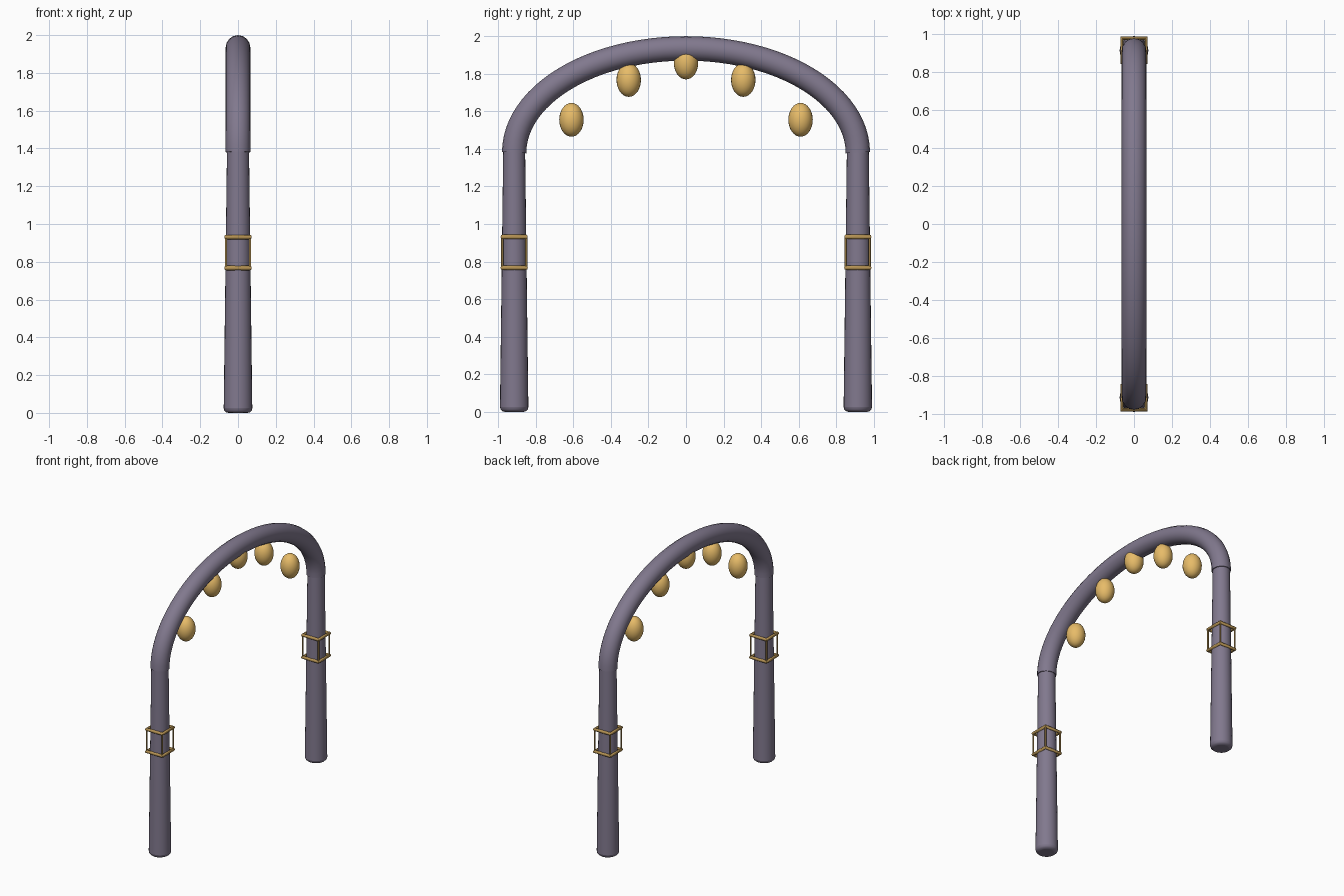
import bpy, math

if "Cube" in bpy.data.objects:
    bpy.data.objects.remove(bpy.data.objects["Cube"])

POST_Y, SPRING_Z = 0.915, 1.38


def material(name, rgb):
    m = bpy.data.materials.new(name)
    m.diffuse_color = (*rgb, 1)
    m.use_nodes = True
    m.node_tree.nodes["Principled BSDF"].inputs["Base Color"].default_value = m.diffuse_color
    return m


stone = material("dusky_stone", (0.22, 0.19, 0.27))
brass = material("dark_brass", (0.48, 0.30, 0.09))
amber = material("amber", (0.80, 0.50, 0.14))


def finish(name, mat):
    ob = bpy.context.object
    ob.name = name
    ob.data.materials.append(mat)
    return ob


def tube(name, points, radius, mat, cyclic=False, resolution=2):
    """Round tube swept along a list of points, converted to mesh."""
    cu = bpy.data.curves.new(name, 'CURVE')
    cu.dimensions = '3D'
    cu.bevel_depth = radius
    cu.bevel_resolution = resolution
    cu.use_fill_caps = True
    sp = cu.splines.new('POLY')
    sp.points.add(len(points) - 1)
    for p, co in zip(sp.points, points):
        p.co = (*co, 1)
    sp.use_cyclic_u = cyclic
    ob = bpy.data.objects.new(name, cu)
    bpy.context.collection.objects.link(ob)
    bpy.ops.object.select_all(action='DESELECT')
    ob.select_set(True)
    bpy.context.view_layer.objects.active = ob
    bpy.ops.object.convert(target='MESH')
    finish(name, mat)
    bpy.ops.object.shade_smooth_by_angle(angle=math.radians(50))


# Arch: half-ellipse tube resting on the posts
arc = [math.pi * i / 48 for i in range(49)]
tube("arch", [(0, POST_Y * math.cos(a), SPRING_Z + 0.555 * math.sin(a)) for a in arc],
     0.065, stone, resolution=6)

for side, label in ((-1, "left"), (1, "right")):
    y = side * POST_Y
    # Tapered post with rounded foot
    bpy.ops.mesh.primitive_cone_add(vertices=24, radius1=0.076, radius2=0.058,
                                    depth=1.42, location=(0, y, 0.71))
    post = finish(f"{label}_post", stone)
    bev = post.modifiers.new("rounded_ends", 'BEVEL')
    bev.width = 0.025
    bev.segments = 3
    bev.limit_method = 'ANGLE'
    bev.angle_limit = math.radians(40)
    bpy.ops.object.shade_smooth_by_angle(angle=math.radians(40))

    # Square cage: two frames joined by four corner rods
    h = 0.064
    corners = [(-h, y - h), (h, y - h), (h, y + h), (-h, y + h)]
    for z, level in ((0.767, "lower"), (0.931, "upper")):
        tube(f"{label}_cage_{level}_frame", [(cx, cy, z) for cx, cy in corners],
             0.012, brass, cyclic=True)
    for i, (cx, cy) in enumerate(corners):
        tube(f"{label}_cage_rod_{i + 1}", [(cx, cy, 0.767), (cx, cy, 0.931)], 0.006, brass)

# Egg-shaped lamps under the arch
for i, (y, z) in enumerate(((-0.61, 1.555), (-0.305, 1.767), (0, 1.86),
                            (0.305, 1.767), (0.61, 1.555))):
    bpy.ops.mesh.primitive_uv_sphere_add(segments=24, ring_count=16, radius=1, location=(0, y, z))
    lamp = finish(f"hanging_lamp_{i + 1}", amber)
    lamp.scale = (0.065, 0.065, 0.09)
    bpy.ops.object.shade_smooth()
